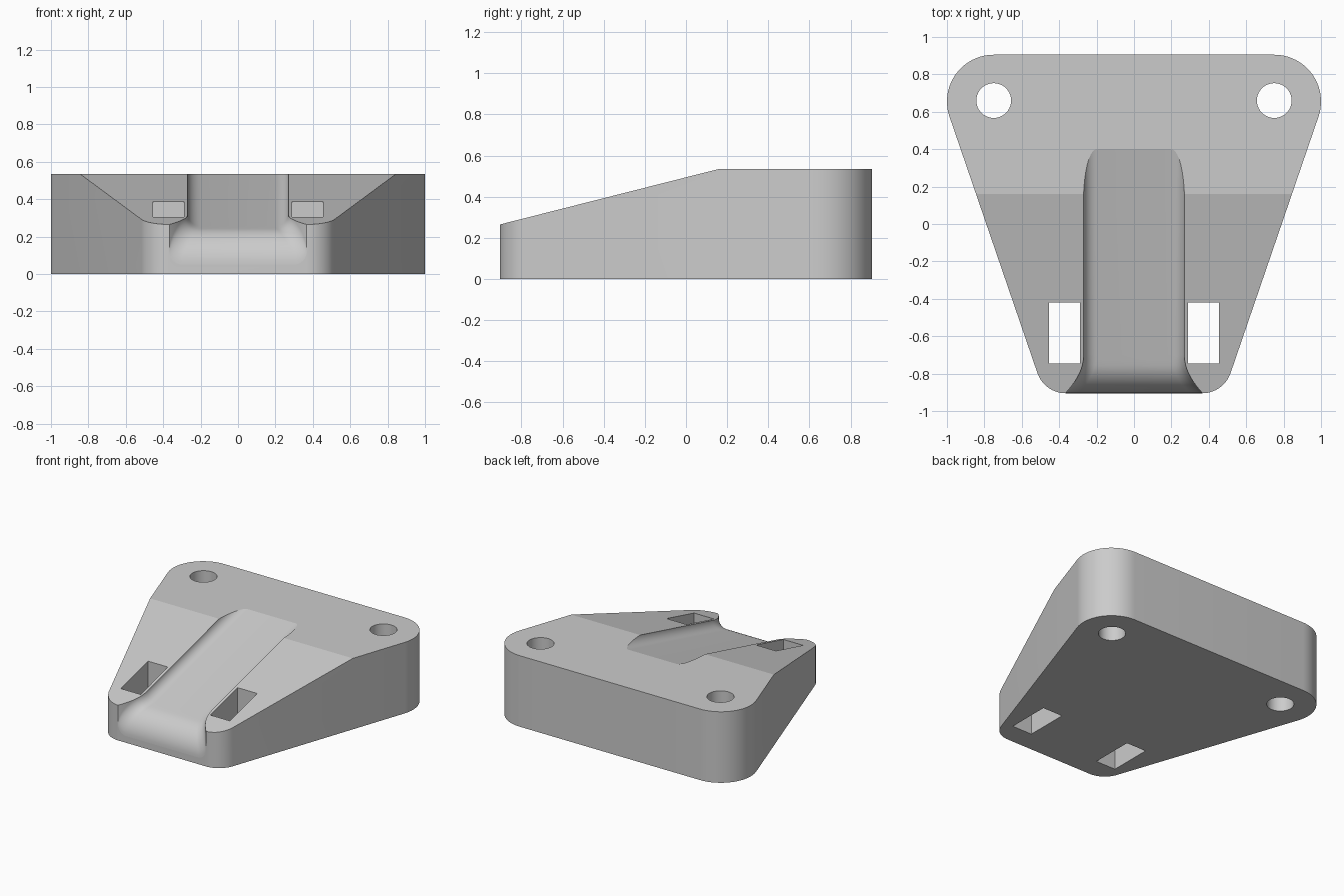
import bpy
import bmesh
import math
from mathutils import Vector

if "Cube" in bpy.data.objects:
    bpy.data.objects.remove(bpy.data.objects["Cube"])

HEIGHT, FRONT_Y, SLOPE = 0.535, -0.905, 0.2535

grey = bpy.data.materials.new("plain grey")
grey.use_nodes = True
grey.diffuse_color = (0.6, 0.6, 0.6, 1)
grey.node_tree.nodes["Principled BSDF"].inputs["Base Color"].default_value = (0.6, 0.6, 0.6, 1)


def loft(name, rings):
    """Skin a closed solid through matching rings of points."""
    bm = bmesh.new()
    loops = [[bm.verts.new(p) for p in ring] for ring in rings]
    n = len(loops[0])
    for a, b in zip(loops, loops[1:]):
        for i in range(n):
            j = (i + 1) % n
            bm.faces.new((a[i], a[j], b[j], b[i]))
    bm.faces.new(loops[0])
    bm.faces.new(loops[-1])
    bmesh.ops.recalc_face_normals(bm, faces=bm.faces)
    mesh = bpy.data.meshes.new(name)
    bm.to_mesh(mesh)
    bm.free()
    mesh.materials.append(grey)
    obj = bpy.data.objects.new(name, mesh)
    bpy.context.collection.objects.link(obj)
    return obj


def prism(name, outline, z0, z1):
    return loft(name, [[(x, y, z) for x, y in outline] for z in (z0, z1)])


def arc(cx, cy, r, a0, a1, steps):
    return [(cx + r * math.cos(a0 + (a1 - a0) * i / steps),
             cy + r * math.sin(a0 + (a1 - a0) * i / steps)) for i in range(steps + 1)]


# Tapered plate with tangent rounded corners
front_c, front_r = Vector((0.365, -0.745)), 0.16
back_c, back_r = Vector((0.75, 0.655)), 0.25
span = back_c - front_c
tangent = math.atan2(span.y, span.x) - math.acos((front_r - back_r) / span.length)
half = (arc(*front_c, front_r, -math.pi / 2, tangent, 14)
        + arc(*back_c, back_r, tangent, math.pi / 2, 20))
body = prism("wedge_bracket", half + [(-x, y) for x, y in reversed(half)], 0, HEIGHT)


# Sloping front half of the top
def slope_section(x):
    line = lambda y: HEIGHT + SLOPE * (y - 0.16)
    return [(x, -1.2, line(-1.2)), (x, 1.2, line(1.2)), (x, -1.2, 1.5)]


cutters = [loft("slope_cutter", [slope_section(-1.5), slope_section(1.5)])]


# Filleted channel that flares and rolls down at the front
def channel_section(y, floor):
    t = max(0, min(1, (-0.7 - y) / 0.205))
    w, r = 0.27 + 0.097 * t * t, 0.07
    side = [(w, 1.2)] + arc(w - r, floor + r, r, 0, -math.pi / 2, 10)
    return [(x, y, z) for x, z in side + [(-x, z) for x, z in reversed(side)]]


def floor_at(y):
    return HEIGHT + SLOPE * (y - 0.4)


stations = [(y, floor_at(y)) for y in (0.7, -0.7, -0.73)]
roll, start = 0.198, math.atan(SLOPE)
for i in range(15):
    a = start + (math.pi / 2 - start) * i / 14
    stations.append((FRONT_Y + roll * (1 - math.sin(a)), 0.05 + roll * math.cos(a)))
stations.append((-1.1, 0.05))
cutters.append(loft("channel_cutter", [channel_section(*s) for s in stations]))

# Screw holes and strap slots on both sides
for side, s in (("left", 1), ("right", -1)):
    hole = arc(0.75 * s, 0.66, 0.093, 0, 2 * math.pi, 40)[:-1]
    slot = [(x * s, y) for x, y in ((0.29, -0.745), (0.455, -0.745), (0.455, -0.42), (0.29, -0.42))]
    cutters.append(prism(side + "_hole_cutter", hole, -0.3, 1.3))
    cutters.append(prism(side + "_slot_cutter", slot, -0.3, 1.3))

bpy.context.view_layer.objects.active = body
for cutter in cutters:
    mod = body.modifiers.new(cutter.name, "BOOLEAN")
    mod.operation, mod.solver, mod.object = "DIFFERENCE", "EXACT", cutter
    bpy.ops.object.modifier_apply(modifier=mod.name)
    bpy.data.objects.remove(cutter)

# Smooth curves, crisp edges
bpy.ops.object.select_all(action="DESELECT")
body.select_set(True)
bpy.ops.object.shade_smooth_by_angle(angle=math.radians(13))
